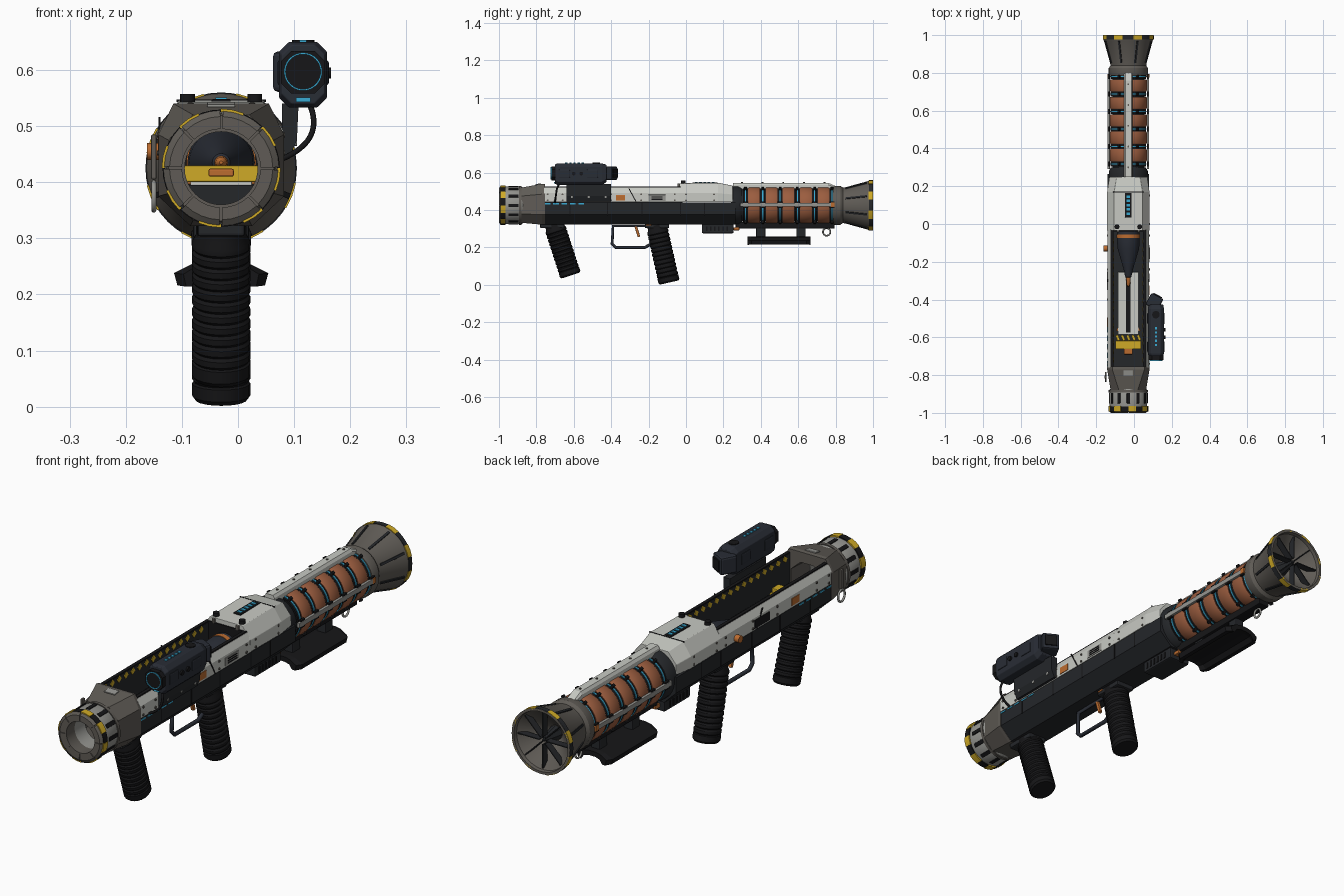
import bpy, bmesh
from math import sin, cos, tau, radians, atan2
from mathutils import Matrix, Vector, Euler

if "Cube" in bpy.data.objects:
    bpy.data.objects.remove(bpy.data.objects["Cube"])

X0, ZC = -0.03, 0.425          # barrel axis

def mat(name, r, g, b):
    m = bpy.data.materials.new(name)
    m.diffuse_color = (r, g, b, 1)
    m.use_nodes = True
    m.node_tree.nodes["Principled BSDF"].inputs["Base Color"].default_value = m.diffuse_color
    return m

METAL = mat("gunmetal", .115, .105, .092)
STEEL = mat("steel", .3, .3, .28)
WHITE = mat("white_paint", .58, .59, .55)
DARK = mat("dark_panel", .018, .02, .023)
BLACK = mat("rubber", .008, .008, .009)
NAVY = mat("scope_shell", .022, .026, .036)
COPPER = mat("copper", .33, .11, .05)
ORANGE = mat("orange", .5, .15, .03)
YELLOW = mat("yellow", .62, .4, .02)
BLUE = mat("blue_light", .04, .4, .65)

def finish(name, bm, m, bevel=0, smooth=False):
    bmesh.ops.recalc_face_normals(bm, faces=bm.faces[:])
    me = bpy.data.meshes.new(name)
    bm.to_mesh(me)
    bm.free()
    me.materials.append(m)
    if smooth:
        me.shade_smooth()
        me.set_sharp_from_angle(angle=radians(32))
    o = bpy.data.objects.new(name, me)
    bpy.context.collection.objects.link(o)
    if bevel:
        b = o.modifiers.new("bevel", "BEVEL")
        b.width, b.segments = bevel, 2
    return o

def boxes(name, size, places, m, bevel=0):
    """Equal boxes at (x, y, z[, rotation])."""
    bm = bmesh.new()
    for p in places:
        rot = Euler(p[3] if len(p) > 3 else (0, 0, 0)).to_matrix().to_4x4()
        bmesh.ops.create_cube(bm, size=1, matrix=Matrix.Translation(p[:3]) @ rot @ Matrix.Diagonal((*size, 1)))
    return finish(name, bm, m, bevel)

def discs(name, r, depth, places, m, axis="X", seg=10):
    bm = bmesh.new()
    rot = {"X": Matrix.Rotation(tau / 4, 4, "Y"), "Y": Matrix.Rotation(tau / 4, 4, "X"), "Z": Matrix()}[axis]
    for p in places:
        bmesh.ops.create_cone(bm, cap_ends=True, segments=seg, radius1=r, radius2=r, depth=depth,
                              matrix=Matrix.Translation(p) @ rot)
    return finish(name, bm, m, 0, True)

def lathe(name, prof, m, n=40, ring=False, spans=((0, tau),), M=None, smooth=True):
    """Turn (y, radius) points round the y axis; spans give partial arcs."""
    bm = bmesh.new()
    M = M or Matrix.Translation((X0, 0, ZC))
    for a0, a1 in spans:
        full = a1 - a0 > 6.28
        k = n if full else max(2, int(n * (a1 - a0) / tau))
        cols = []
        for i in range(k if full else k + 1):
            a = a0 + (a1 - a0) * i / k
            cols.append([bm.verts.new(M @ Vector((r * sin(a), y, r * cos(a)))) for y, r in prof])
        for i in range(k):
            A, B = cols[i], cols[(i + 1) % len(cols)]
            for j in range(len(prof) if ring else len(prof) - 1):
                q = (j + 1) % len(prof)
                bm.faces.new((A[j], A[q], B[q], B[j]))
        if not full:
            bm.faces.new(cols[0]); bm.faces.new(cols[-1])
        elif not ring:
            bm.faces.new([c[0] for c in cols]); bm.faces.new([c[-1] for c in cols])
    return finish(name, bm, m, 0, smooth)

def loft(name, sections, m, cx=X0, mirror=True, loop=False, bevel=0):
    """Join (y, half profile) sections; half profiles are mirrored about cx."""
    bm = bmesh.new()
    rings = []
    for y, h in sections:
        pts = h + ([(-x, z) for x, z in reversed(h)] if mirror else [])
        rings.append([bm.verts.new((cx + x, y, z)) for x, z in pts])
    for a, b in zip(rings, rings[1:] + (rings[:1] if loop else [])):
        for j in range(len(a)):
            q = (j + 1) % len(a)
            bm.faces.new((a[j], a[q], b[q], b[j]))
    if not loop:
        bm.faces.new(rings[0]); bm.faces.new(rings[-1])
    return finish(name, bm, m, bevel)

def tube(name, pts, r, m, cyclic=False, kind="POLY"):
    cu = bpy.data.curves.new(name, "CURVE")
    cu.dimensions, cu.bevel_depth, cu.bevel_resolution = "3D", r, 2
    s = cu.splines.new(kind)
    s.points.add(len(pts) - 1)
    for p, c in zip(s.points, pts):
        p.co = (*c, 1)
    s.use_cyclic_u = cyclic
    if kind == "NURBS":
        s.order_u, s.use_endpoint_u = 3, True
    cu.materials.append(m)
    o = bpy.data.objects.new(name, cu)
    bpy.context.collection.objects.link(o)

def arcs(n, fill, off=0):
    return [(off + tau * i / n, off + tau * (i + fill) / n) for i in range(n)]

def around(n, r, y, tilt=0, off=0):
    return [(X0 + r * sin(a), y, ZC + r * cos(a), (tilt, a, 0)) for a in (off + tau * i / n for i in range(n))]

# muzzle ring, face blocks, hazard band
lathe("muzzle_ring", [(-.985, .066), (-.985, .098), (-.975, .1), (-.88, .1), (-.87, .094), (-.87, .066)], STEEL, ring=True)
lathe("muzzle_face_blocks", [(-1, .07), (-1, .092), (-.992, .103), (-.975, .103), (-.975, .07)], METAL, spans=arcs(8, .94, .03))
lathe("muzzle_lip", [(-.996, .065), (-.996, .094), (-.97, .102), (-.94, .066)], METAL, ring=True)
lathe("muzzle_hazard_band", [(-.992, .1), (-.992, .1045), (-.965, .1045), (-.965, .1)], BLACK, ring=True)
lathe("muzzle_hazard_marks", [(-.993, .1), (-.993, .106), (-.964, .106), (-.964, .1)], YELLOW, spans=arcs(8, .5))
boxes("muzzle_slots", (.017, .055, .006), around(12, .1, -.922), BLACK, .002)
lathe("muzzle_rear_band", [(-.893, .09), (-.893, .104), (-.88, .104), (-.88, .09)], METAL, ring=True)

# front collar
loft("front_collar", [(-.88, [(.05, .332), (.094, .38), (.094, .475), (.05, .52)]),
                      (-.77, [(.055, .322), (.112, .375), (.112, .485), (.085, .54)]),
                      (-.755, [(.055, .322), (.112, .375), (.112, .485), (.085, .538)]),
                      (-.755, [(.03, .355), (.075, .395), (.075, .455), (.03, .495)]),
                      (-.88, [(.03, .355), (.068, .395), (.068, .455), (.03, .495)])], METAL, loop=True)
boxes("collar_top_plate", (.05, .03, .006), [(X0, -.79, .538, (.15, 0, 0))], STEEL, .002)

# lower hull and upper side walls around the open bay
loft("lower_hull", [(y, [(.055, .322), (.11, .375), (.11, .44), (.083, .44), (.083, .395), (.03, .395)]) for y in (-.76, .265)], DARK)
for s, side in ((1, "right"), (-1, "left")):
    wall = [(.1105, .442), (.1105, .492), (.094, .52), (.083, .52), (.083, .442)]
    loft(side + "_wall", [(y, [(s * x, z) for x, z in wall]) for y in (-.76, -.03)], WHITE, mirror=False)
    boxes(side + "_bay_liner", (.006, .725, .122), [(X0 + s * .081, -.393, .459)], DARK)
    boxes(side + "_bay_lip", (.014, .725, .006), [(X0 + s * .086, -.393, .522)], BLACK)
    boxes(side + "_bay_hazard", (.003, .022, .018), [(X0 + s * .077, -.72 + .045 * i, .507, (.6, 0, 0)) for i in range(15)], YELLOW)
    boxes(side + "_diagonal_seam", (.004, .005, .085), [(X0 + s * .11, -.285, .478, (.5, 0, 0))], BLACK)
    boxes(side + "_panel_seams", (.004, .005, .066), [(X0 + s * .1095, y, .407) for y in (-.62, -.42, -.235, -.03, .1)], BLACK)
    boxes(side + "_blue_strip", (.004, .03, .006), [(X0 + s * .11, -.74 + .045 * i, .434) for i in range(5)], BLUE)
    discs(side + "_rivets", .005, .006, [(X0 + s * .111, y, z) for z in (.452, .484) for y in (-.74, -.66, -.4, -.24, -.06, 0, .15)], METAL)
    boxes(side + "_orange_mark", (.004, .05, .03), [(X0 + s * .111, -.35 if s > 0 else -.52, .465)], ORANGE, .001)
    boxes(side + "_hinge_block", (.012, .05, .02), [(X0 + s * .055, -.02, .532)], METAL, .003)
    boxes(side + "_coil_rail", (.012, .5, .02), [(X0 + s * .104, .54, .428)], STEEL, .002)
    boxes(side + "_rail_end", (.014, .02, .024), [(X0 + s * .104, .785, .428)], ORANGE, .002)
    boxes(side + "_rail_ticks", (.01, .026, .035), [(X0 + s * .103, .318 + .0925 * i, .428) for i in range(6)], BLACK, .002)
boxes("right_vent_plate", (.004, .09, .034), [(X0 + .111, -.155, .465)], STEEL, .001)
boxes("right_vent_slots", (.004, .06, .004), [(X0 + .113, -.155, .456 + .009 * i) for i in range(3)], BLACK)
boxes("left_window", (.006, .1, .036), [(X0 - .11, -.3, .465)], BLACK, .002)
discs("left_knob", .015, .024, [(X0 - .12, -.13, .455)], ORANGE, seg=16)
discs("hinge_knobs", .013, .022, [(X0 + s * .06, -.015, .546) for s in (-1, 1)], BLACK, "Z", 12)
boxes("left_lever", (.01, .02, .08), [(X0 - .12, -.81, .445)], METAL, .003)
tube("front_sling_ring", [(X0 - .12, -.81 + .022 * cos(tau * i / 16), .375 + .025 * sin(tau * i / 16)) for i in range(16)], .0045, STEEL, True)

# bay floor, latch, rocket
boxes("bay_floor_plate", (.11, .33, .012), [(X0, -.42, .4)], WHITE, .002)
boxes("bay_slot", (.024, .31, .012), [(X0, -.42, .403)], BLACK)
boxes("bay_yellow_clamp", (.135, .045, .03), [(X0, -.64, .415)], YELLOW, .003)
boxes("bay_clamp_stripes", (.014, .03, .012), [(X0 - .056 + .028 * i, -.602, .408, (0, 0, .4)) for i in range(5)], YELLOW)
boxes("bay_latch", (.045, .03, .014), [(X0, -.675, .417)], ORANGE, .003)
boxes("bay_bulkhead", (.165, .02, .13), [(X0, -.03, .46)], BLACK)
discs("bay_arrows", .012, .006, [(X0 + s * .055, -.56, .4) for s in (-1, 1)], ORANGE, "Z", 3)
M = Matrix.Translation((X0, 0, .435))
lathe("rocket_body", [(-.29, .004), (-.28, .016), (-.24, .025), (-.13, .057), (-.09, .06), (-.03, .06)], NAVY, M=M)
lathe("rocket_band", [(-.075, .05), (-.075, .062), (-.055, .062), (-.055, .05)], ORANGE, ring=True, M=M)
lathe("rocket_tip", [(-.33, .003), (-.32, .01), (-.28, .012)], ORANGE, M=M, n=16)

# rear housing
loft("rear_housing", [(-.035, [(.11, .442), (.112, .492), (.075, .543)]), (.17, [(.112, .442), (.112, .492), (.075, .546)]),
                      (.25, [(.1, .442), (.1, .485), (.062, .53)])], WHITE, bevel=.002)
boxes("housing_seam", (.16, .004, .004), [(X0, .17, .545)], BLACK)
boxes("housing_light_panel", (.034, .13, .006), [(X0, .1, .545)], BLACK, .002)
boxes("housing_lights", (.02, .014, .006), [(X0, .055 + .0225 * i, .5475) for i in range(5)], BLUE)
lathe("housing_rear_collar", [(.24, .098), (.24, .103), (.28, .103), (.3, .092)], DARK)

# coil section
lathe("coil_core", [(.25, .085), (.8, .085)], DARK)
for i in range(5):
    y = .364 + .0925 * i
    lathe(f"coil_{i + 1}", [(y - .032, .08), (y - .032, .095), (y - .027, .098), (y + .027, .098), (y + .032, .095), (y + .032, .08)], COPPER, ring=True)
for i in range(6):
    y = .318 + .0925 * i
    lathe(f"coil_spacer_{i + 1}", [(y - .013, .08), (y - .013, .094), (y + .013, .094), (y + .013, .08)], BLACK, ring=True)
    lathe(f"coil_glow_{i + 1}", [(y - .003, .08), (y - .003, .0965), (y + .003, .0965), (y + .003, .08)], BLUE, ring=True)
boxes("spacer_nubs", (.012, .014, .02), [(X0 + .1 * sin(a), .318 + .0925 * i, ZC + .1 * cos(a), (0, a, 0))
      for i in range(6) for a in (.5, -.5, 2.64, -2.64)], BLACK, .002)
loft("top_rail", [(.25, [(.023, .51), (.023, .535), (.016, .546)]), (.76, [(.023, .51), (.023, .535), (.016, .546)]),
                  (.8, [(.023, .51), (.023, .522), (.016, .528)])], WHITE)
discs("top_rail_bolts", .005, .004, [(X0, .3 + .11 * i, .547) for i in range(5)], METAL, "Z")
boxes("bottom_rail", (.05, .53, .035), [(X0, .53, .319)], BLACK, .004)

# rear bell with inner vanes
lathe("bell_collar", [(.785, .09), (.785, .1), (.795, .104), (.825, .104), (.84, .094)], METAL)
lathe("exhaust_bell", [(.83, .094), (.85, .096), (.97, .129), (.98, .134), (1, .134), (1, .124), (.985, .122), (.9, .03), (.9, .001)], METAL, n=48)
t = atan2(.033, .12)
boxes("bell_ribs", (.01, .12, .006), around(8, .114, .91, t, .39), DARK, .001)
boxes("bell_vanes", (.004, .03, .1), around(8, .066, .973), DARK)
lathe("bell_inner_hub", [(.9, .03), (.96, .016), (.99, .002)], DARK, n=8, smooth=False)
lathe("bell_hazard_rim", [(.978, .125), (.978, .135), (.999, .135), (.999, .125)], DARK, ring=True)
lathe("bell_hazard_marks", [(.977, .125), (.977, .136), (1, .136), (1, .125)], YELLOW, spans=arcs(8, .45, .2))

# shoulder rest
pad = [(.02, .26), (.05, .255), (.084, .238), (.078, .216), (.06, .216), (.045, .234), (.02, .24)]
loft("shoulder_pad", [(.33, [(x * .8, z - .002) for x, z in pad]), (.35, pad), (.645, pad), (.665, [(x * .8, z - .002) for x, z in pad])], BLACK)
boxes("shoulder_pad_posts", (.04, .05, .06), [(X0, .4, .282), (X0, .615, .282)], DARK, .005)
tube("rear_sling_ring", [(X0, .752 + .02 * cos(tau * i / 16), .283 + .02 * sin(tau * i / 16)) for i in range(16)], .0045, STEEL, True)

# battery box under the hull
boxes("battery_box", (.1, .17, .05), [(X0, .17, .301)], DARK, .006)
boxes("battery_slots", (.106, .008, .026), [(X0, .11 + .022 * i, .3) for i in range(6)], BLACK)
boxes("battery_release", (.06, .03, .016), [(X0, .27, .3)], ORANGE, .003)

# ribbed grips
def grip(name, y, z, length, deg):
    prof = [(0, .046), (.008, .052), (.03, .052)]
    k = 11
    for i in range(k):
        a, st = .03 + (length - .06) * i / k, (length - .06) / k
        prof += [(a + st * .12, .048), (a + st * .35, .052), (a + st * .85, .052)]
    prof += [(length - .02, .045), (length, .045)]
    up = Matrix.Rotation(tau / 4 + radians(deg), 4, "X")      # lathe axis points upward, leaning forward
    lathe(name, prof, BLACK, n=20, M=Matrix.Translation((X0, y, z)) @ up @ Matrix.Diagonal((1, 1, 1.1, 1)))

grip("front_grip", -.617, .05, .29, 18)
grip("rear_grip", -.09, .0125, .315, 12.6)
boxes("grip_mounts", (.085, .13, .03), [(X0, -.715, .318), (X0, -.155, .318)], DARK, .006)
tube("trigger_guard", [(X0, -.2, .315), (X0, -.39, .315), (X0, -.395, .22), (X0, -.375, .2), (X0, -.22, .2), (X0, -.185, .22)], .0085, NAVY, True)
boxes("trigger", (.014, .014, .06), [(X0, -.26, .285, (.3, 0, 0))], ORANGE, .003)
boxes("safety_catch", (.09, .03, .012), [(X0, -.2, .322)], ORANGE, .003)

# scope, mount and cable
def octo(w, zb, zt, c):
    return [(w - c, zb), (w, zb + c), (w, zt - c), (w - c, zt)]
SX = .116
loft("scope_body", [(-.7, octo(.038, .54, .645, .018)), (-.685, octo(.043, .533, .65, .018)), (-.45, octo(.043, .533, .65, .018)),
                    (-.425, octo(.038, .55, .642, .018))], NAVY, cx=SX, bevel=.002)
loft("scope_hood", [(-.72, octo(.039, .558, .634, .018)), (-.69, octo(.039, .558, .634, .018))], BLACK, cx=SX)
boxes("scope_eyepiece", (.072, .07, .072), [(SX - .008, -.412, .597, (0, 0, -.5))], NAVY, .008)
boxes("scope_eyepiece_glass", (.05, .006, .045), [(SX + .01, -.379, .597, (0, 0, -.5))], BLACK)
M = Matrix.Translation((SX, 0, .597))
lathe("scope_lens", [(-.722, .03), (-.71, .03)], BLACK, M=M)
lathe("scope_lens_ring", [(-.724, .031), (-.724, .034), (-.71, .034), (-.71, .031)], BLUE, ring=True, M=M)
boxes("scope_front_light", (.026, .006, .008), [(SX, -.702, .547)], BLUE)
boxes("scope_side_caps", (.092, .06, .045), [(SX, -.65, .595), (SX, -.5, .595)], NAVY, .005)
boxes("scope_top_lights", (.012, .012, .004), [(SX, -.64 + .022 * i, .651) for i in range(5)], BLUE)
discs("scope_top_dial", .02, .01, [(SX, -.48, .648)], BLACK, "Z", 20)
discs("scope_side_knobs", .01, .01, [(SX + .045, y, .595) for y in (-.6, -.56)], BLACK, seg=14)
loft("scope_mount", [(y, [(.078, .445), (.092, .445), (.105, .475), (.108, .54), (.078, .54)]) for y in (-.64, -.4)], DARK, cx=0, mirror=False)
discs("scope_mount_bolts", .006, .01, [(.1, y, .47) for y in (-.61, -.52, -.43)], STEEL)
tube("scope_cable", [(.125, -.675, .545), (.137, -.69, .52), (.132, -.695, .48), (.1, -.7, .45), (.075, -.7, .44)], .005, BLACK, kind="NURBS")
